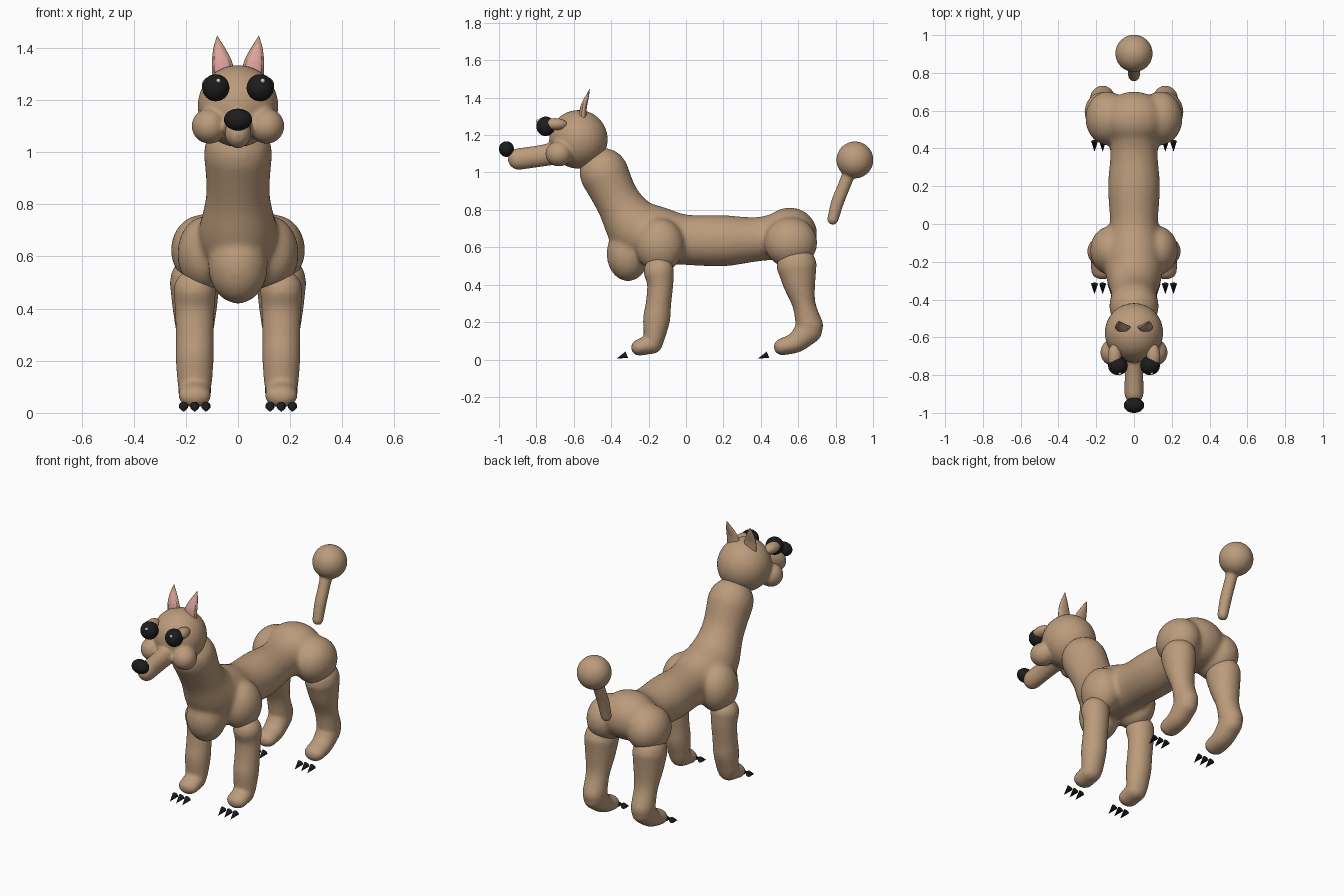
import bpy, bmesh, math
from mathutils import Matrix, Vector

if "Cube" in bpy.data.objects:
    bpy.data.objects.remove(bpy.data.objects["Cube"])


def material(name, rgb):
    m = bpy.data.materials.new(name)
    m.diffuse_color = (*rgb, 1)
    m.use_nodes = True
    m.node_tree.nodes["Principled BSDF"].inputs["Base Color"].default_value = m.diffuse_color
    return m


FUR = material("tan fur", (0.50, 0.33, 0.20))
BLACK = material("black", (0.012, 0.012, 0.012))
PINK = material("ear pink", (0.72, 0.36, 0.34))
WHITE = material("white", (0.9, 0.9, 0.9))


def ball(bm, c, r, seg=32):
    m = Matrix.Translation(c) @ Matrix.Diagonal((*r, 1))
    bmesh.ops.create_uvsphere(bm, u_segments=seg, v_segments=seg // 2, radius=1, matrix=m)


def tube(bm, pts, seg=28, steps=6):
    """Round-ended smooth tube; each point is x, y, z, half width, half thickness."""
    P = [Vector(p) for p in pts]
    P = [2 * P[0] - P[1]] + P + [2 * P[-1] - P[-2]]
    path = []
    for i in range(1, len(P) - 2):
        a, b, c, d = P[i - 1:i + 3]
        last = i == len(P) - 3
        for k in range(steps + last):
            t = k / steps
            path.append(0.5 * (2 * b + (c - a) * t + (2 * a - 5 * b + 4 * c - d) * t * t
                               + (3 * b - a - 3 * c + d) * t ** 3))
    rings = []

    def ring(c, n, rx, r):
        rings.append([bm.verts.new(c + Vector((rx * math.cos(u), 0, 0)) + n * r * math.sin(u))
                      for u in (math.tau * j / seg for j in range(seg))])

    for i, p in enumerate(path):
        q0, q1 = path[max(i - 1, 0)], path[min(i + 1, len(path) - 1)]
        t = Vector((q1[0] - q0[0], q1[1] - q0[1], q1[2] - q0[2])).normalized()
        n = Vector((0, -t.z, t.y)).normalized()
        c = Vector(p[:3])
        angles = [0]
        if i == 0:
            angles = [-85, -65, -45, -22, 0]
        elif i == len(path) - 1:
            angles = [0, 22, 45, 65, 85]
        for a in map(math.radians, angles):
            ring(c + t * p[4] * math.sin(a), n, p[3] * math.cos(a), p[4] * math.cos(a))
    for a, b in zip(rings, rings[1:]):
        for j in range(seg):
            k = (j + 1) % seg
            bm.faces.new((a[j], a[k], b[k], b[j]))
    bm.faces.new(rings[0][::-1])
    bm.faces.new(rings[-1])


def spike(bm, base, tip, r):
    base, tip = Vector(base), Vector(tip)
    d = tip - base
    m = Matrix.Translation((base + tip) / 2) @ d.to_track_quat('Z', 'Y').to_matrix().to_4x4()
    bmesh.ops.create_cone(bm, cap_ends=True, segments=16, radius1=r, radius2=0,
                          depth=d.length, matrix=m)


def finish(name, bm, mat, voxel=0, smooth=8):
    """Make the object; with a voxel size the pieces melt into one skin."""
    bmesh.ops.recalc_face_normals(bm, faces=bm.faces)
    for f in bm.faces:
        f.smooth = True
    me = bpy.data.meshes.new(name)
    bm.to_mesh(me)
    bm.free()
    ob = bpy.data.objects.new(name, me)
    bpy.context.collection.objects.link(ob)
    me.materials.append(mat)
    if voxel:
        r = ob.modifiers.new("melt", 'REMESH')
        r.mode = 'VOXEL'
        r.voxel_size = voxel
        r.use_smooth_shade = True
        s = ob.modifiers.new("soften", 'SMOOTH')
        s.factor = 0.5
        s.iterations = smooth
    return ob


# Body: rump, waist, shoulders, chest and neck in one skin
bm = bmesh.new()
tube(bm, [(0, .56, .67, .15, .14), (0, .40, .645, .125, .118), (0, .20, .635, .138, .137),
          (0, 0, .64, .128, .135), (0, -.14, .66, .15, .155), (0, -.26, .70, .15, .16),
          (0, -.36, .84, .122, .122), (0, -.44, 1.0, .132, .132)])
ball(bm, (0, -.31, .565), (.115, .115, .147))
ball(bm, (0, .555, .67), (.17, .147, .143))
for s in (-1, 1):
    ball(bm, (s * .14, .56, .625), (.118, .143, .135))
    ball(bm, (s * .125, -.14, .61), (.108, .13, .145))
finish("body", bm, FUR, .012, 14)

# Head: skull, cheeks and long snout
bm = bmesh.new()
ball(bm, (0, -.575, 1.177), (.155, .157, .157))
tube(bm, [(0, -.66, 1.11, .06, .062), (0, -.78, 1.088, .05, .058), (0, -.895, 1.072, .051, .058)])
for s in (-1, 1):
    ball(bm, (s * .11, -.68, 1.10), (.068, .072, .068))
finish("head", bm, FUR, .008, 8)

# Nose
bm = bmesh.new()
ball(bm, (0, -.96, 1.125), (.054, .04, .042))
finish("nose", bm, BLACK)

for s, side in ((-1, "right"), (1, "left")):
    # Eyes with glint and lid
    bm = bmesh.new()
    ball(bm, (s * .085, -.75, 1.247), (.052, .05, .052))
    finish(side + "_eye", bm, BLACK)
    bm = bmesh.new()
    ball(bm, (s * .085 + .01, -.792, 1.274), (.009, .009, .009), 12)
    finish(side + "_eye_glint", bm, WHITE)
    bm = bmesh.new()
    ball(bm, (s * .103, -.70, 1.258), (.036, .065, .032))
    finish(side + "_eyelid", bm, FUR)

    # Ears with pink lining
    bm = bmesh.new()
    tube(bm, [(s * .055, -.55, 1.29, .045, .018), (s * .062, -.545, 1.35, .038, .015),
              (s * .072, -.53, 1.40, .022, .01), (s * .08, -.515, 1.446, .001, .001)], 20)
    finish(side + "_ear", bm, FUR)
    bm = bmesh.new()
    tube(bm, [(s * .056, -.56, 1.30, .035, .012), (s * .063, -.555, 1.35, .029, .01),
              (s * .072, -.538, 1.395, .016, .007), (s * .078, -.522, 1.43, .001, .001)], 20)
    finish(side + "_ear_lining", bm, PINK)

    # Front leg
    bm = bmesh.new()
    x = s * .166
    tube(bm, [(x, -.145, .47, .082, .082), (x, -.138, .40, .076, .07), (x, -.147, .30, .073, .068),
              (x, -.158, .21, .073, .072), (x, -.17, .11, .066, .055)])
    tube(bm, [(x, -.18, .085, .062, .055), (x, -.25, .064, .062, .044)])
    finish(side + "_front_leg", bm, FUR, .009, 8)

    # Hind leg with bent hock
    bm = bmesh.new()
    tube(bm, [(x, .592, .50, .096, .108), (x, .607, .40, .085, .086), (x, .632, .29, .07, .062),
              (x, .66, .18, .068, .074)])
    tube(bm, [(x, .655, .155, .066, .074), (x, .59, .093, .064, .056), (x, .515, .068, .062, .046)])
    finish(side + "_hind_leg", bm, FUR, .009, 8)

    # Claws, three in front of each foot
    for leg, y in (("front", -.317), ("hind", .438)):
        bm = bmesh.new()
        for dx in (-.043, 0, .043):
            spike(bm, (x + dx, y, .026), (x + dx, y - .055, .004), .018)
        ob = finish(f"{side}_{leg}_claws", bm, BLACK)
        bpy.context.view_layer.objects.active = ob
        bpy.ops.object.select_all(action='DESELECT')
        ob.select_set(True)
        bpy.ops.object.shade_smooth_by_angle()

# Tail: stem and pompom
bm = bmesh.new()
tube(bm, [(0, .785, .75, .031, .03), (0, .81, .84, .034, .034), (0, .842, .92, .034, .034),
          (0, .868, .985, .036, .036), (0, .885, 1.02, .05, .05)])
ball(bm, (0, .903, 1.067), (.099, .099, .099))
finish("tail", bm, FUR, .007, 6)
